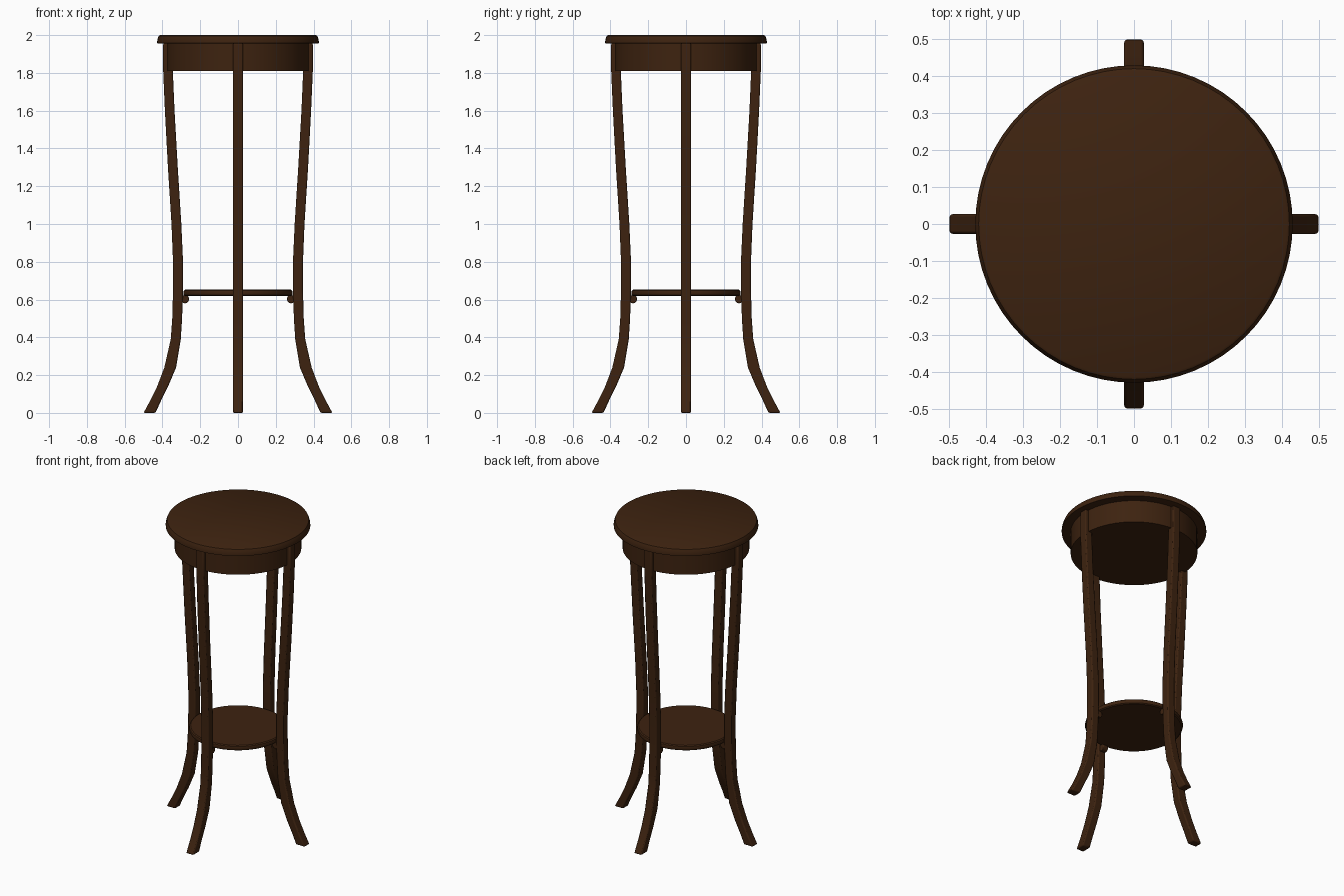
import bpy, bmesh, math
from mathutils import Matrix

cube = bpy.data.objects.get("Cube")
if cube:
    bpy.data.objects.remove(cube, do_unlink=True)

wood = bpy.data.materials.new("dark_wood")
wood.use_nodes = True
colour = (0.047, 0.0165, 0.005, 1)
wood.diffuse_color = colour
wood.node_tree.nodes["Principled BSDF"].inputs["Base Color"].default_value = colour


def finish(name, bm, bevel=0):
    """Turn a bmesh into a shaded wooden object."""
    bmesh.ops.recalc_face_normals(bm, faces=bm.faces)
    mesh = bpy.data.meshes.new(name)
    bm.to_mesh(mesh)
    bm.free()
    mesh.materials.append(wood)
    obj = bpy.data.objects.new(name, mesh)
    bpy.context.collection.objects.link(obj)
    if bevel:
        mod = obj.modifiers.new("Soft edges", "BEVEL")
        mod.width = bevel
        mod.segments = 2
        mod.limit_method = "ANGLE"
        mod.angle_limit = math.radians(50)
    bpy.ops.object.select_all(action="DESELECT")
    obj.select_set(True)
    bpy.context.view_layer.objects.active = obj
    bpy.ops.object.shade_smooth_by_angle(angle=math.radians(35))
    return obj


def turned(name, profile, sides=64):
    """Closed round part from (radius, height) pairs, bottom to top."""
    bm = bmesh.new()
    rings = []
    for r, z in profile:
        angles = [2 * math.pi * i / sides for i in range(sides)]
        rings.append([bm.verts.new((r * math.cos(a), r * math.sin(a), z)) for a in angles])
    for low, high in zip(rings, rings[1:]):
        for i in range(sides):
            j = (i + 1) % sides
            bm.faces.new((low[i], low[j], high[j], high[i]))
    bm.faces.new(rings[0][::-1])
    bm.faces.new(rings[-1])
    return finish(name, bm)


# Round top, apron and lower shelf
turned("table_top", [(0.41, 1.955), (0.428, 1.957), (0.428, 1.968),
                     (0.424, 1.985), (0.419, 1.996), (0.412, 2.0)])
turned("apron", [(0.375, 1.81), (0.375, 1.956)])
turned("lower_shelf", [(0.28, 0.619), (0.287, 0.624), (0.29, 0.635),
                       (0.287, 0.647), (0.28, 0.652)])

# Leg side outline: (height, inner, outer) stations
STATIONS = [(0, 0.437, 0.5), (0.07, 0.405, 0.462), (0.14, 0.37, 0.428),
            (0.24, 0.328, 0.39), (0.39, 0.303, 0.356), (0.5, 0.296, 0.348),
            (0.65, 0.291, 0.344), (0.8, 0.291, 0.344), (1.0, 0.3, 0.352),
            (1.3, 0.319, 0.371), (1.6, 0.336, 0.387), (1.81, 0.345, 0.396),
            (1.956, 0.345, 0.396)]
HALF = 0.027


def leg(name, turn):
    bm = bmesh.new()
    outline = [(i, z) for z, i, o in STATIONS] + [(o, z) for z, i, o in reversed(STATIONS)]
    sides = [[bm.verts.new((x, y, z)) for x, z in outline] for y in (-HALF, HALF)]
    count = len(outline)
    bm.faces.new(sides[0])
    bm.faces.new(sides[1][::-1])
    for i in range(count):
        j = (i + 1) % count
        bm.faces.new((sides[0][i], sides[1][i], sides[1][j], sides[0][j]))
    bm.transform(turn)
    finish(name, bm, 0.007)


def bracket(name, turn):
    # Small rounded block carrying the shelf against the leg
    bm = bmesh.new()
    place = Matrix.Translation((0.281, 0, 0.602)) @ Matrix.Rotation(math.pi / 2, 4, "X")
    bmesh.ops.create_cone(bm, cap_ends=True, segments=20, radius1=0.022,
                          radius2=0.022, depth=0.036, matrix=place)
    bm.transform(turn)
    finish(name, bm, 0.003)


for k, side in enumerate(("left", "back", "right", "front")):
    turn = Matrix.Rotation(k * math.pi / 2, 4, "Z")
    leg(side + "_leg", turn)
    bracket(side + "_shelf_bracket", turn)
